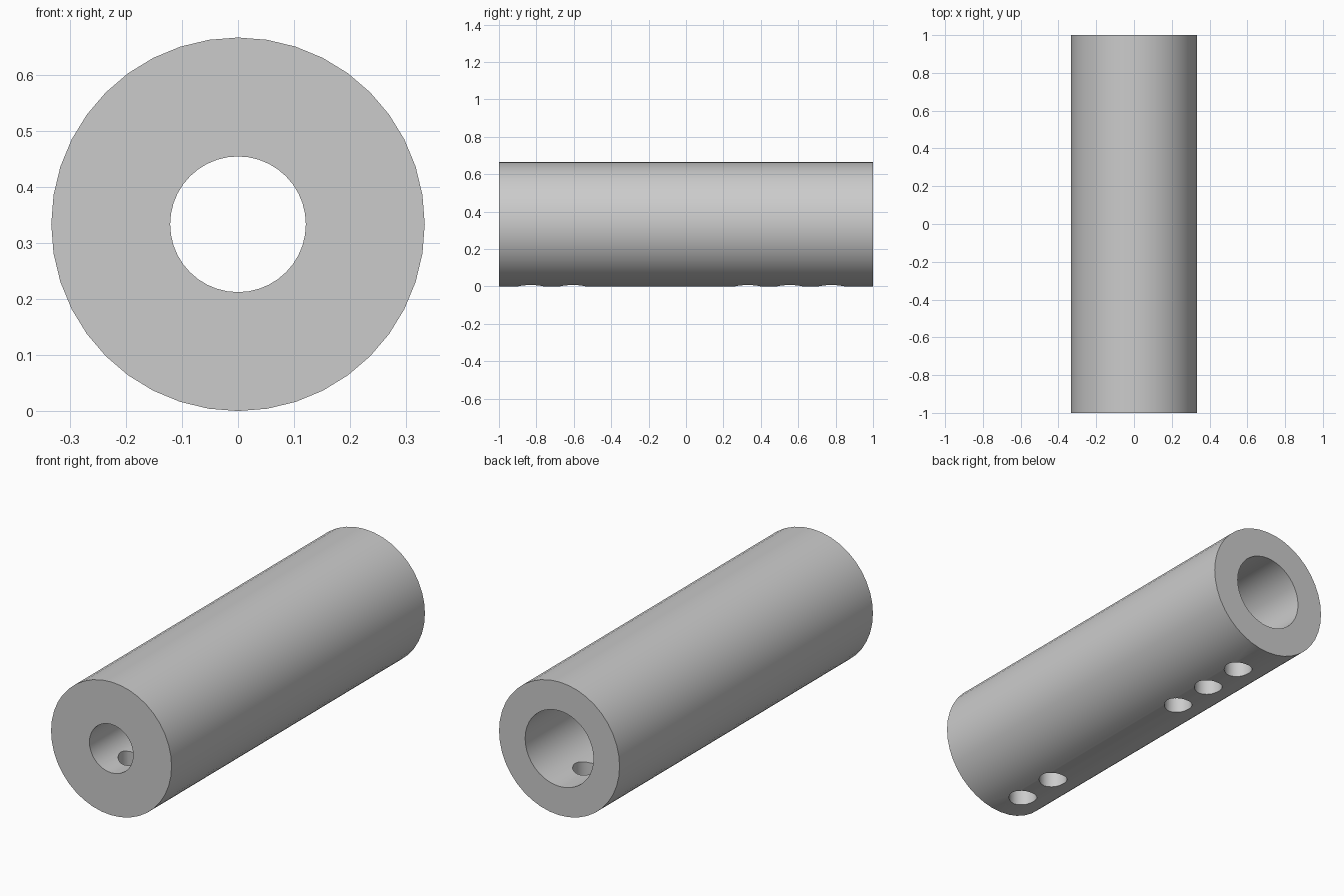
import bpy, bmesh, math
from mathutils import Matrix, Vector

if "Cube" in bpy.data.objects:
    bpy.data.objects.remove(bpy.data.objects["Cube"])

OUTER, WIDE, NARROW = 0.333, 0.189, 0.121   # radii of body and the two bores
STEP = 0.0                                  # where the bores meet
HOLE_R, HOLE_Y = 0.067, (-0.83, -0.605, 0.33, 0.555, 0.778)
SIDES = 40

grey = bpy.data.materials.new("plain grey")
grey.use_nodes = True
colour = (0.6, 0.6, 0.6, 1)
grey.diffuse_color = colour
grey.node_tree.nodes["Principled BSDF"].inputs["Base Color"].default_value = colour


def add_object(name, bm):
    bmesh.ops.recalc_face_normals(bm, faces=bm.faces)
    mesh = bpy.data.meshes.new(name)
    bm.to_mesh(mesh)
    bm.free()
    mesh.materials.append(grey)
    obj = bpy.data.objects.new(name, mesh)
    bpy.context.collection.objects.link(obj)
    return obj


# Stepped tube, lathed about its long axis
profile = [(OUTER, -1), (OUTER, 1), (WIDE, 1), (WIDE, STEP), (NARROW, STEP), (NARROW, -1)]
bm = bmesh.new()
ring = [bm.verts.new((0, y, OUTER + r)) for r, y in profile]
edges = [bm.edges.new((a, b)) for a, b in zip(ring, ring[1:] + ring[:1])]
bmesh.ops.spin(bm, geom=ring + edges, cent=(0, 0, OUTER), axis=(0, 1, 0),
               angle=math.tau, steps=SIDES, use_merge=True)
bmesh.ops.remove_doubles(bm, verts=bm.verts, dist=1e-4)
tube = add_object("stepped_sleeve", bm)

# Screw holes through the underside into the bores
bm = bmesh.new()
for y in HOLE_Y:
    bmesh.ops.create_cone(bm, cap_ends=True, segments=32, radius1=HOLE_R, radius2=HOLE_R,
                          depth=0.4, matrix=Matrix.Translation(Vector((0, y, 0.12))))
cutter = add_object("hole_cutter", bm)
cutter.hide_render = True

cut = tube.modifiers.new("screw holes", 'BOOLEAN')
cut.operation = 'DIFFERENCE'
cut.solver = 'EXACT'
cut.object = cutter
bpy.ops.object.select_all(action='DESELECT')
bpy.context.view_layer.objects.active = tube
tube.select_set(True)
bpy.ops.object.modifier_apply(modifier=cut.name)
bpy.data.objects.remove(cutter)

# Smooth walls with crisp rims
bpy.ops.object.shade_smooth_by_angle(angle=math.radians(30))
